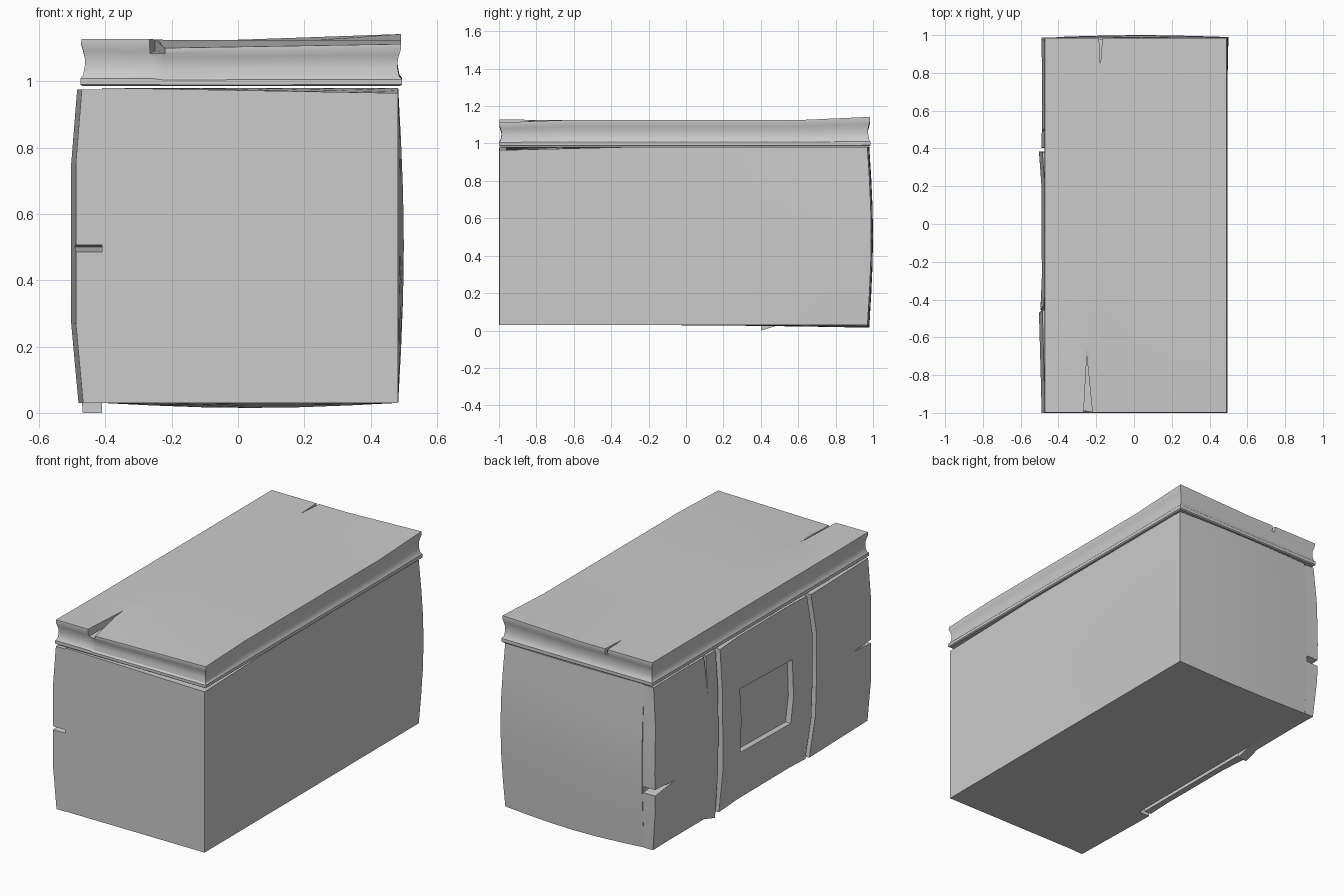
import bpy, bmesh
from math import sin, pi
from mathutils import Vector

if "Cube" in bpy.data.objects:
    bpy.data.objects.remove(bpy.data.objects["Cube"])


def finish(bm, name):
    bmesh.ops.recalc_face_normals(bm, faces=bm.faces[:])
    me = bpy.data.meshes.new(name)
    bm.to_mesh(me)
    bm.free()
    ob = bpy.data.objects.new(name, me)
    bpy.context.collection.objects.link(ob)
    return ob


def box_grid(name, nx, ny, nz, fn):
    """Closed, subdivided box whose lattice points are placed by fn(i, j, k)."""
    bm = bmesh.new()
    n, cache = (nx, ny, nz), {}

    def vert(key):
        if key not in cache:
            cache[key] = bm.verts.new(fn(*key))
        return cache[key]

    for axis in range(3):
        a, b = (axis + 1) % 3, (axis + 2) % 3
        for side in (0, n[axis]):
            for p in range(n[a]):
                for q in range(n[b]):
                    quad = []
                    for dp, dq in ((0, 0), (1, 0), (1, 1), (0, 1)):
                        key = [0, 0, 0]
                        key[axis], key[a], key[b] = side, p + dp, q + dq
                        quad.append(vert(tuple(key)))
                    bm.faces.new(quad)
    return finish(bm, name)


def prism(points, vec):
    bm = bmesh.new()
    lo = [bm.verts.new(p) for p in points]
    hi = [bm.verts.new(Vector(p) + Vector(vec)) for p in points]
    bm.faces.new(lo)
    bm.faces.new(hi)
    for i in range(len(lo)):
        j = (i + 1) % len(lo)
        bm.faces.new((lo[i], lo[j], hi[j], hi[i]))
    return finish(bm, "cutter")


def carve(ob, cutters):
    """Cut each prism out of ob, keep the result and drop the cutters."""
    for c in cutters:
        c.hide_render = True
        m = ob.modifiers.new("carve", 'BOOLEAN')
        m.operation, m.solver, m.object = 'DIFFERENCE', 'EXACT', c
    deps = bpy.context.evaluated_depsgraph_get()
    me = bpy.data.meshes.new_from_object(ob.evaluated_get(deps))
    ob.modifiers.clear()
    ob.data = me
    for c in cutters:
        bpy.data.objects.remove(c)


# Core block: flat front, back end swelling outwards
def block_point(i, j, k):
    u, t, v = i / 6, j / 6, k / 6
    w = t ** 3
    x = -0.41 + 0.893 * u
    if i == 6:
        x += 0.017 * sin(pi * v) * w
    y = -0.997 + 1.967 * t
    if j == 6:
        y += 0.02 * sin(pi * v) + 0.01 * sin(pi * u)
    z = 0.03 + 0.95 * v
    if k == 0:
        z -= 0.015 * sin(pi * u) * w
    if k == 6:
        z -= 0.016 * u * max(0, 1 - 3 * t)
    return x, y, z


block = box_grid("core_block", 6, 6, 6, block_point)

# Lid slab: moulded edge, warped top
LX = [-0.475, -0.262, -0.225, 0.0, 0.25, 0.494]
LY = [-1.0, -0.64, -0.2, 0.2, 0.6, 0.987]
EDGE = [(0.985, 0.006), (0.99, 0), (1.008, 0), (1.018, 0.008), (1.045, 0.013),
        (1.07, 0.013), (1.09, 0.008), (1.11, 0.002), (1.125, 0.003)]


def lid_point(i, j, k):
    z, inset = EDGE[k]
    x, y = LX[i], LY[j]
    lift = 0
    if j == 0:
        lift = 0.003 if i < 2 else -0.025 + 0.012 * (x + 0.225) / 0.72
    elif j == 5:
        lift = 0.017 * max(0, x) / 0.49
    z += lift * (z - 0.985) / 0.14
    x += inset * ((i == 0) - (i == 5))
    y += inset * ((j == 0) - (j == 5))
    return x, y, z


lid = box_grid("lid", 5, 5, len(EDGE) - 1, lid_point)
carve(lid, [
    prism([(-0.268, -1.03, 1.083), (-0.217, -1.03, 1.083), (-0.25, -0.7, 1.09)], (0, 0, 0.1)),
    prism([(-0.187, 1.02, 1.09), (-0.165, 1.02, 1.09), (-0.178, 0.84, 1.1)], (0, 0, 0.1)),
])

# Side panels: bowed slabs on the left face
PZ = [0.03, 0.27, 0.49, 0.75, 0.975]
BOW = [0.022, 0, 0, 0, 0.018]


def panel(name, cols, inner, shift_a, shift_b, sag=0):
    """cols: (y, outer x) stations; shift_a/b: edge waviness per level."""
    last = len(cols) - 1

    def point(i, j, k):
        y, out = cols[j]
        z = PZ[k]
        if j == 0:
            y += shift_a[k]
            if k == 0:
                z -= sag
        if j == last:
            y += shift_b[k]
        return (-out + BOW[k] if i == 0 else inner), y, z

    return box_grid(name, 1, last, 4, point)


FLAT = [0] * 5
WAVE = [0.01, -0.015, -0.025, -0.025, 0]
front = panel("front_panel", [(-1.0, 0.489), (-0.8, 0.494), (-0.455, 0.503)],
              -0.41, FLAT, WAVE)
middle = panel("middle_panel", [(-0.43, 0.495), (-0.28, 0.488), (0.2, 0.49), (0.38, 0.503)],
               -0.43, WAVE, [0.005, 0, 0, 0.005, 0])
back = panel("back_panel", [(0.402, 0.49), (0.5, 0.488), (0.8, 0.487), (0.972, 0.49)],
             -0.41, [0, 0.005, 0, 0.004, 0], [0, 0.01, 0.015, 0.008, 0], sag=0.03)

# Splits in the outer panels
carve(front, [prism([(-0.6, -1.03, 0.483), (-0.6, -1.03, 0.507), (-0.6, -0.84, 0.5)],
                    (0.19, 0, 0))])
carve(back, [
    prism([(-0.6, 1.03, 0.35), (-0.6, 1.03, 0.395), (-0.6, 0.8, 0.375)], (0.185, 0, 0)),
    prism([(-0.6, 0.49, 1.0), (-0.6, 0.508, 1.0), (-0.6, 0.495, 0.76)], (0.15, 0, 0)),
])

# Square recess in the middle panel
carve(middle, [prism([(-0.6, 0.2, 0.31), (-0.6, -0.265, 0.3), (-0.6, -0.29, 0.45),
                      (-0.6, -0.28, 0.665), (-0.6, 0.205, 0.68), (-0.6, 0.19, 0.5)],
                     (0.145, 0, 0))])

# Soft shading with crisp edges
for ob in bpy.data.objects:
    ob.select_set(True)
bpy.context.view_layer.objects.active = block
bpy.ops.object.shade_smooth_by_angle(angle=0.5)
